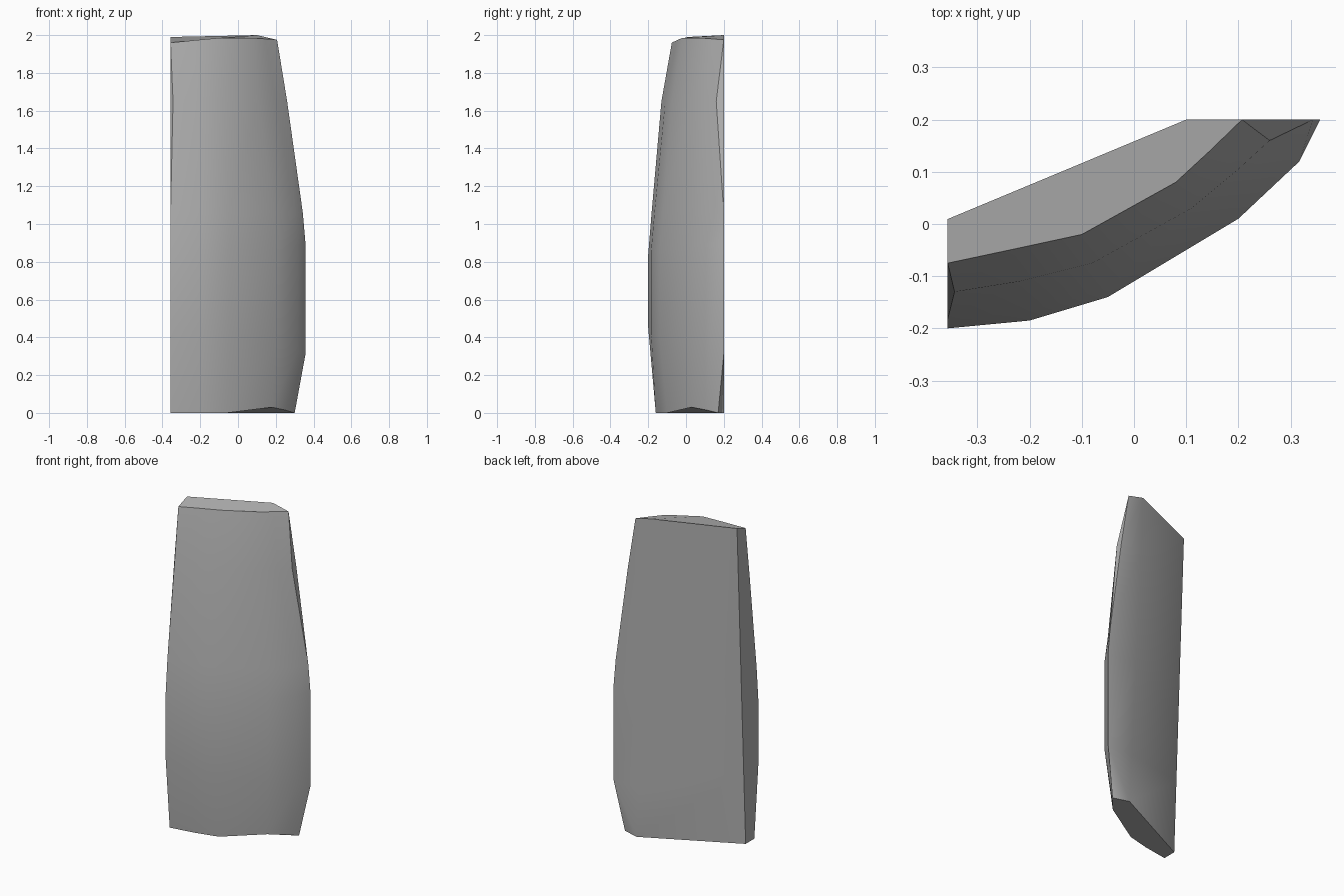
import bpy
import bmesh
import math

# Remove the default cube only
cube = bpy.data.objects.get("Cube")
if cube:
    bpy.data.objects.remove(cube, do_unlink=True)

SIDE = -0.357   # flat side wall
BACK = 0.2      # flat back wall
HEIGHT = 2.0


def make_material(name, value):
    material = bpy.data.materials.new(name)
    material.use_nodes = True
    colour = (value, value, value, 1.0)
    material.diffuse_color = colour
    material.node_tree.nodes["Principled BSDF"].inputs["Base Color"].default_value = colour
    return material


def inner_corners(z_side, z_back):
    """Ends of the slanting inner wall, which twists slightly with height."""
    side_y = -0.075 + 0.085 * z_side / HEIGHT
    back_x = 0.2 - 0.1 * z_back / HEIGHT
    return (SIDE, side_y, z_side), (back_x, BACK, z_back)


def make_ring(curve, heights, side_y=None, back_x=None, inner_z=None):
    """Closed section: inner corner, side wall, bulging curve, back wall."""
    outer = [(x, y, z) for (x, y), z in zip(curve, heights)]
    z_side, z_back = inner_z or (heights[0], heights[-1])
    inner_side, inner_back = inner_corners(z_side, z_back)
    side = (SIDE, curve[0][1] if side_y is None else side_y, heights[0])
    back = (curve[-1][0] if back_x is None else back_x, BACK, heights[-1])
    return [inner_side, side] + outer + [back, inner_back]


# Bulging outer curve at each level, from the side wall to the back wall
belly = [(SIDE, -0.2), (-0.2, -0.185), (-0.05, -0.14), (0.2, 0.01), (0.317, 0.12), (0.357, BACK)]
foot = [(SIDE, -0.16), (-0.2, -0.135), (-0.06, -0.1), (0.18, 0.03), (0.25, 0.11), (0.3, 0.17)]
chest = [(SIDE, -0.182), (-0.2, -0.167), (-0.05, -0.123), (0.19, 0.03), (0.3, 0.13), (0.343, BACK)]
shoulder = [(-0.344, -0.13), (-0.22, -0.11), (-0.08, -0.075), (0.11, 0.03), (0.2, 0.105), (0.26, 0.16)]
crown = [(SIDE, -0.075), (-0.23, -0.048), (-0.1, -0.02), (0.08, 0.08), (0.145, 0.14), (0.207, BACK)]

rings = [
    make_ring(foot, [0, 0, 0, 0.03, 0.015, 0], back_x=0.2),
    make_ring(belly, [0.45, 0.43, 0.4, 0.36, 0.33, 0.31]),
    make_ring(belly, [0.84, 0.85, 0.86, 0.88, 0.89, 0.9]),
    make_ring(chest, [1.06] * 6),
    make_ring(shoulder, [1.65] * 6, side_y=-0.114, back_x=0.26),
    make_ring(crown, [1.96, 1.973, 1.985, 1.985, 1.98, 1.975], inner_z=(1.99, HEIGHT)),
]

# Loft the sections into one solid slab and close both ends
bm = bmesh.new()
levels = [[bm.verts.new(point) for point in ring] for ring in rings]
count = len(levels[0])
for lower, upper in zip(levels, levels[1:]):
    for i in range(count):
        j = (i + 1) % count
        bm.faces.new((lower[i], lower[j], upper[j], upper[i]))
bm.faces.new(levels[0][::-1])
bm.faces.new(levels[-1])
bmesh.ops.remove_doubles(bm, verts=bm.verts[:], dist=0.0005)
bmesh.ops.recalc_face_normals(bm, faces=bm.faces[:])

mesh = bpy.data.meshes.new("curved_slab")
bm.to_mesh(mesh)
bm.free()
slab = bpy.data.objects.new("curved_slab", mesh)
bpy.context.collection.objects.link(slab)
mesh.materials.append(make_material("plain_grey", 0.45))

# Smooth the bulge while keeping the outer corners sharp
bpy.ops.object.select_all(action="DESELECT")
slab.select_set(True)
bpy.context.view_layer.objects.active = slab
bpy.ops.object.shade_smooth_by_angle(angle=math.radians(30))
